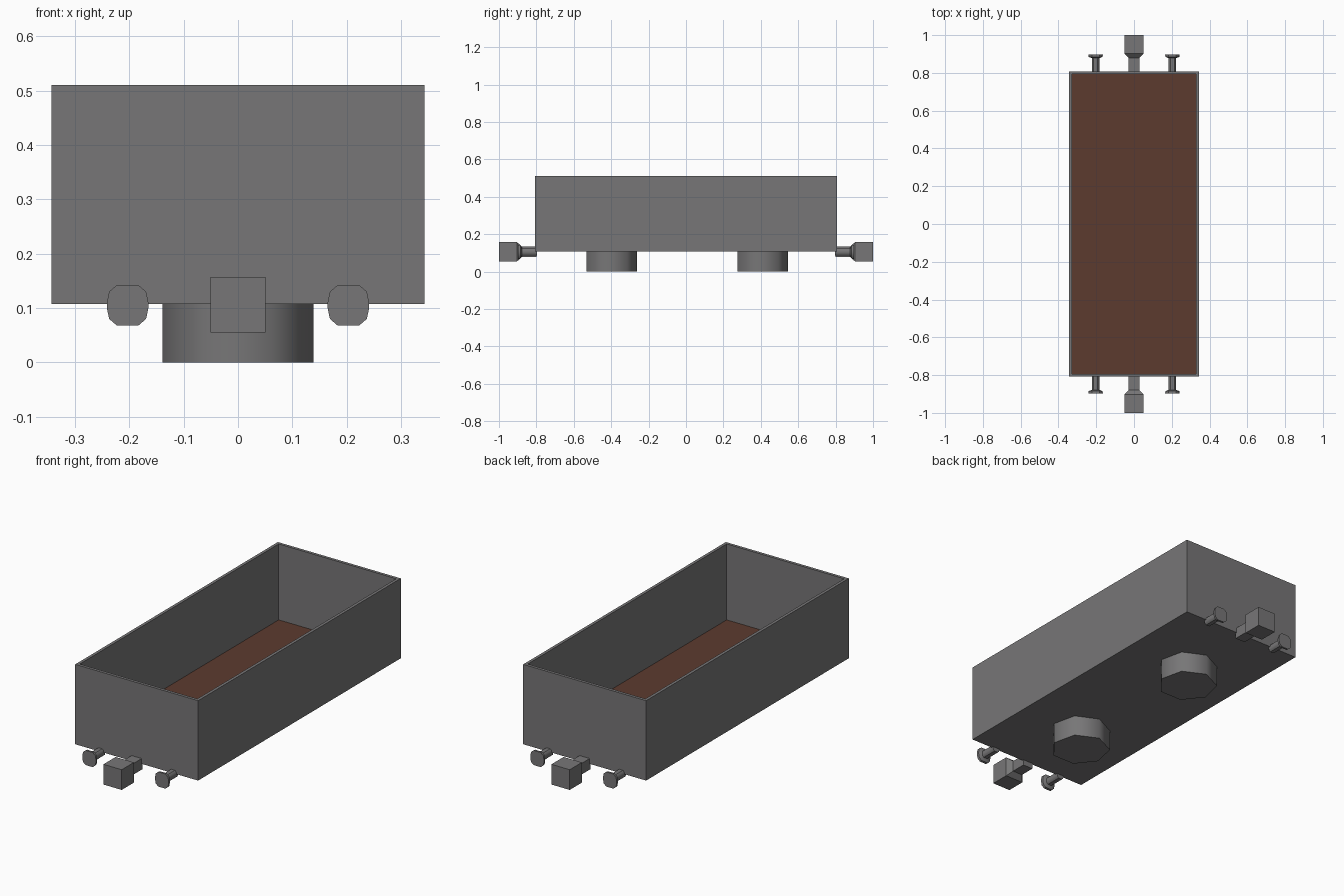
import bpy, bmesh, math

if "Cube" in bpy.data.objects:
    bpy.data.objects.remove(bpy.data.objects["Cube"])


def material(name, rgb):
    m = bpy.data.materials.new(name)
    m.diffuse_color = (*rgb, 1)
    m.use_nodes = True
    m.node_tree.nodes["Principled BSDF"].inputs["Base Color"].default_value = m.diffuse_color
    return m


GREY = material("dark grey metal", (0.185, 0.182, 0.185))
BROWN = material("brown floor", (0.108, 0.044, 0.028))


def finish(name, bm, mats, smooth=None):
    bmesh.ops.recalc_face_normals(bm, faces=bm.faces[:])
    mesh = bpy.data.meshes.new(name)
    bm.to_mesh(mesh)
    bm.free()
    for m in mats:
        mesh.materials.append(m)
    ob = bpy.data.objects.new(name, mesh)
    bpy.context.collection.objects.link(ob)
    if smooth:
        bpy.ops.object.select_all(action='DESELECT')
        ob.select_set(True)
        bpy.context.view_layer.objects.active = ob
        bpy.ops.object.shade_smooth_by_angle(angle=math.radians(smooth))
    return ob


def loft_y(name, section, stations, x, z, side, smooth=None):
    """Scale a cross-section along y; stations are (y, scale)."""
    bm = bmesh.new()
    rings = [[bm.verts.new((x + px * s, side * y, z + pz * s)) for px, pz in section]
             for y, s in stations]
    n = len(section)
    for a, b in zip(rings, rings[1:]):
        for i in range(n):
            bm.faces.new((a[i], a[(i + 1) % n], b[(i + 1) % n], b[i]))
    bm.faces.new(rings[0])
    bm.faces.new(rings[-1])
    return finish(name, bm, [GREY], smooth)


# Open wagon body: box with a sunken interior and brown floor
HX, HY, Z0, Z1, WALL, FLOOR = 0.343, 0.808, 0.107, 0.51, 0.015, 0.127
bm = bmesh.new()
bmesh.ops.create_cube(bm, size=1)
for v in bm.verts:
    v.co = (v.co.x * 2 * HX, v.co.y * 2 * HY, Z0 if v.co.z < 0 else Z1)
top = max(bm.faces, key=lambda f: f.calc_center_median().z)
bmesh.ops.inset_region(bm, faces=[top], thickness=WALL, use_even_offset=True)
floor = bmesh.ops.extrude_discrete_faces(bm, faces=[top])["faces"][0]
for v in floor.verts:
    v.co.z = FLOOR
floor.material_index = 1
finish("wagon_body", bm, [GREY, BROWN])

# Seven-sided bogie drums under the body
for label, y in (("front", -0.404), ("rear", 0.404)):
    bm = bmesh.new()
    ring = [bm.verts.new((0.1425 * math.sin(i * math.tau / 7),
                          y + 0.1425 * math.cos(i * math.tau / 7), 0)) for i in range(7)]
    base = bm.faces.new(ring)
    up = bmesh.ops.extrude_face_region(bm, geom=[base])["geom"]
    for v in up:
        if isinstance(v, bmesh.types.BMVert):
            v.co.z = Z0
    finish(label + "_bogie", bm, [GREY], 60)

# Couplers and buffers on both ends
square = [(-0.051, -0.051), (0.051, -0.051), (0.051, 0.051), (-0.051, 0.051)]
quarter = [(0.038, 0.006), (0.034, 0.025), (0.020, 0.037)]
disc = (quarter + [(-a, b) for a, b in reversed(quarter)]
        + [(-a, -b) for a, b in quarter] + [(a, -b) for a, b in reversed(quarter)])
for label, side in (("front", -1), ("rear", 1)):
    loft_y(label + "_coupler", square,
           [(0.80, 0.55), (0.878, 0.55), (0.903, 1), (1.0, 1)], 0, 0.106, side)
    for hand, x in (("left", -0.203), ("right", 0.203)):
        loft_y(f"{label}_{hand}_buffer", disc,
               [(0.797, 0.52), (0.878, 0.52), (0.885, 0.97), (0.897, 1)],
               x, 0.105, side, 40)
